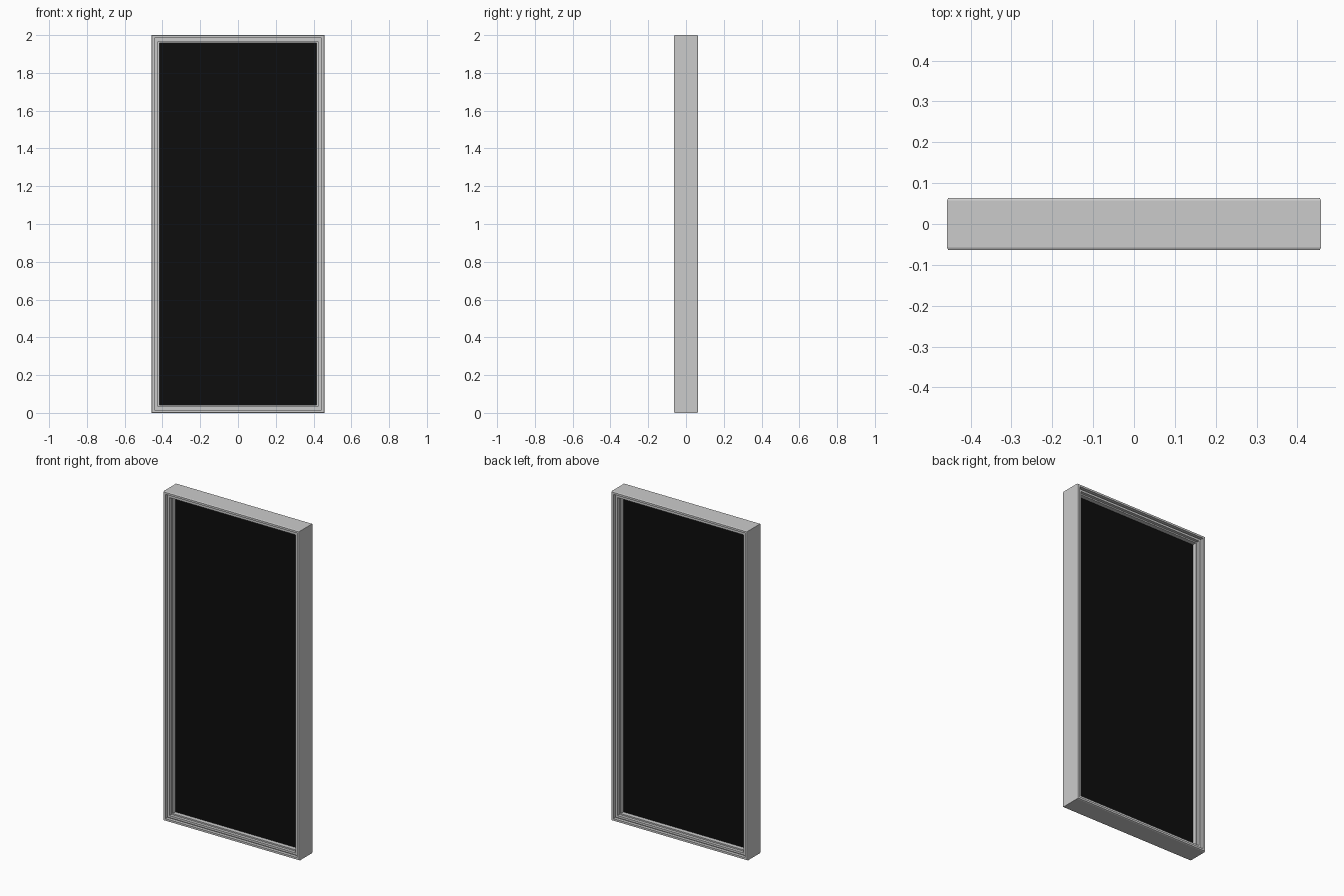
import bpy
import bmesh

WIDTH, HEIGHT, HALF_DEPTH = 0.915, 2.0, 0.064

old = bpy.data.objects.get("Cube")
if old:
    bpy.data.objects.remove(old, do_unlink=True)


def make_material(name, colour):
    mat = bpy.data.materials.new(name)
    mat.use_nodes = True
    mat.diffuse_color = colour
    mat.node_tree.nodes["Principled BSDF"].inputs["Base Color"].default_value = colour
    return mat


def rectangular_frame(name, profile, mat):
    """Sweep a closed (inset, y) profile around the rectangle of the opening."""
    bm = bmesh.new()
    rings = []
    for inset, y in profile:
        x = WIDTH / 2 - inset
        low, high = inset, HEIGHT - inset
        rings.append([bm.verts.new((cx, y, cz)) for cx, cz in
                      ((-x, low), (x, low), (x, high), (-x, high))])
    for i, ring in enumerate(rings):
        following = rings[(i + 1) % len(rings)]
        for j in range(4):
            k = (j + 1) % 4
            bm.faces.new((ring[j], ring[k], following[k], following[j]))
    bmesh.ops.recalc_face_normals(bm, faces=bm.faces)
    mesh = bpy.data.meshes.new(name)
    bm.to_mesh(mesh)
    bm.free()
    mesh.materials.append(mat)
    obj = bpy.data.objects.new(name, mesh)
    bpy.context.collection.objects.link(obj)
    return obj


def both_sides(half):
    """Complete a front half profile with its mirror at the back."""
    return half + [(inset, -y) for inset, y in reversed(half)]


grey = make_material("light grey frame", (0.6, 0.6, 0.6, 1))
black = make_material("black glass", (0.004, 0.004, 0.004, 1))

# Outer casing with a slightly eased edge
rectangular_frame("outer_casing", both_sides([
    (0.0, -HALF_DEPTH + 0.006), (0.003, -HALF_DEPTH),
    (0.015, -HALF_DEPTH), (0.015, -0.045), (0.022, -0.045)]), grey)

# Stepped inner sash holding the pane
rectangular_frame("inner_sash", both_sides([
    (0.021, -0.052), (0.034, -0.052), (0.034, -0.034), (0.042, -0.034)]), grey)

# Glass pane
bpy.ops.mesh.primitive_cube_add(size=1, location=(0, 0, HEIGHT / 2))
pane = bpy.context.object
pane.name = "glass_pane"
pane.scale = (WIDTH - 0.08, 0.016, HEIGHT - 0.08)
pane.data.materials.append(black)
